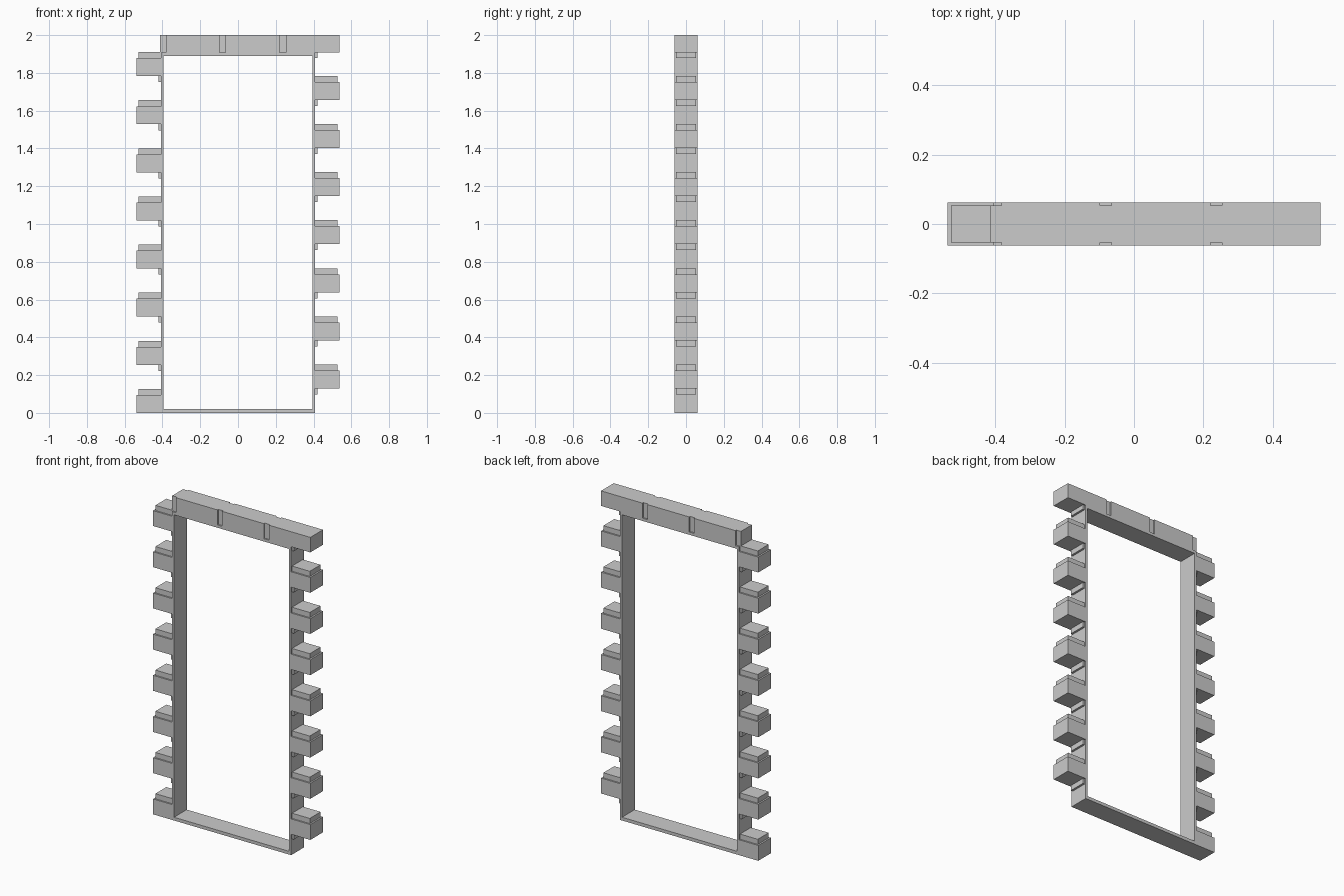
import bpy, bmesh

if "Cube" in bpy.data.objects:
    bpy.data.objects.remove(bpy.data.objects["Cube"])

D = 0.062      # half depth of bricks and frame
M = 0.053      # half depth of recessed mortar
FX, IX = 0.407, 0.394   # outer / inner half width of the lining
PITCH = 0.2547


def finish(name, bm):
    bmesh.ops.recalc_face_normals(bm, faces=bm.faces)
    me = bpy.data.meshes.new(name)
    bm.to_mesh(me)
    bm.free()
    ob = bpy.data.objects.new(name, me)
    bpy.context.collection.objects.link(ob)
    return ob


def add_box(bm, x0, x1, y, z0, z1):
    vs = bmesh.ops.create_cube(bm, size=1)["verts"]
    for v in vs:
        v.co.x = (x0 + x1) / 2 + v.co.x * (x1 - x0)
        v.co.y *= 2 * y
        v.co.z = (z0 + z1) / 2 + v.co.z * (z1 - z0)


# Thin rectangular lining: outer and inner rings joined on all sides
bm = bmesh.new()
rings = []
for y in (-D, D):
    for hx, z0, z1 in ((FX, 0, 1.907), (IX, 0.02, 1.89)):
        rings.append([bm.verts.new((x, y, z)) for x, z in
                      ((-hx, z0), (hx, z0), (hx, z1), (-hx, z1))])
fo, fi, bo, bi = rings
for a, b in ((fo, fi), (fi, bi), (bi, bo), (bo, fo)):
    for i in range(4):
        j = (i + 1) % 4
        bm.faces.new((a[i], a[j], b[j], b[i]))
finish("frame_lining", bm)

# Lintel: plan outline with mortar notches, extruded upward
half = [(-0.413, M), (-0.382, M), (-0.382, D)]
for g0, g1 in ((-0.098, -0.065), (0.22, 0.254)):
    half += [(g0, D), (g0, M), (g1, M), (g1, D)]
half.append((0.538, D))
outline = half + [(x, -y) for x, y in reversed(half)]
bm = bmesh.new()
face = bm.faces.new([bm.verts.new((x, y, 1.907)) for x, y in outline])
top = bmesh.ops.extrude_face_region(bm, geom=[face])["geom"]
for v in top:
    if isinstance(v, bmesh.types.BMVert):
        v.co.z = 2.0
finish("lintel", bm)


# Toothed bricks with mortar beds, staggered between the two sides
def teeth(name, side, start, bricks):
    bb, mb = bmesh.new(), bmesh.new()

    def side_box(bm, a, b, y, z0, z1):
        lo, hi = sorted((side * a, side * b))
        add_box(bm, lo, hi, y, z0, z1)

    for i in range(8):
        z = start + i * PITCH
        if i < bricks:
            side_box(bb, FX, 0.538, D, z, z + 0.095)
            side_box(mb, FX, 0.528, M, z + 0.095, z + 0.127)
        if z > 0.05:      # short vertical joint under each brick
            side_box(mb, FX, 0.42, M, z - 0.032, z)
    finish(name + "_bricks", bb)
    finish(name + "_mortar", mb)


teeth("left", -1, 0.0, 8)
teeth("right", 1, 0.129, 7)
